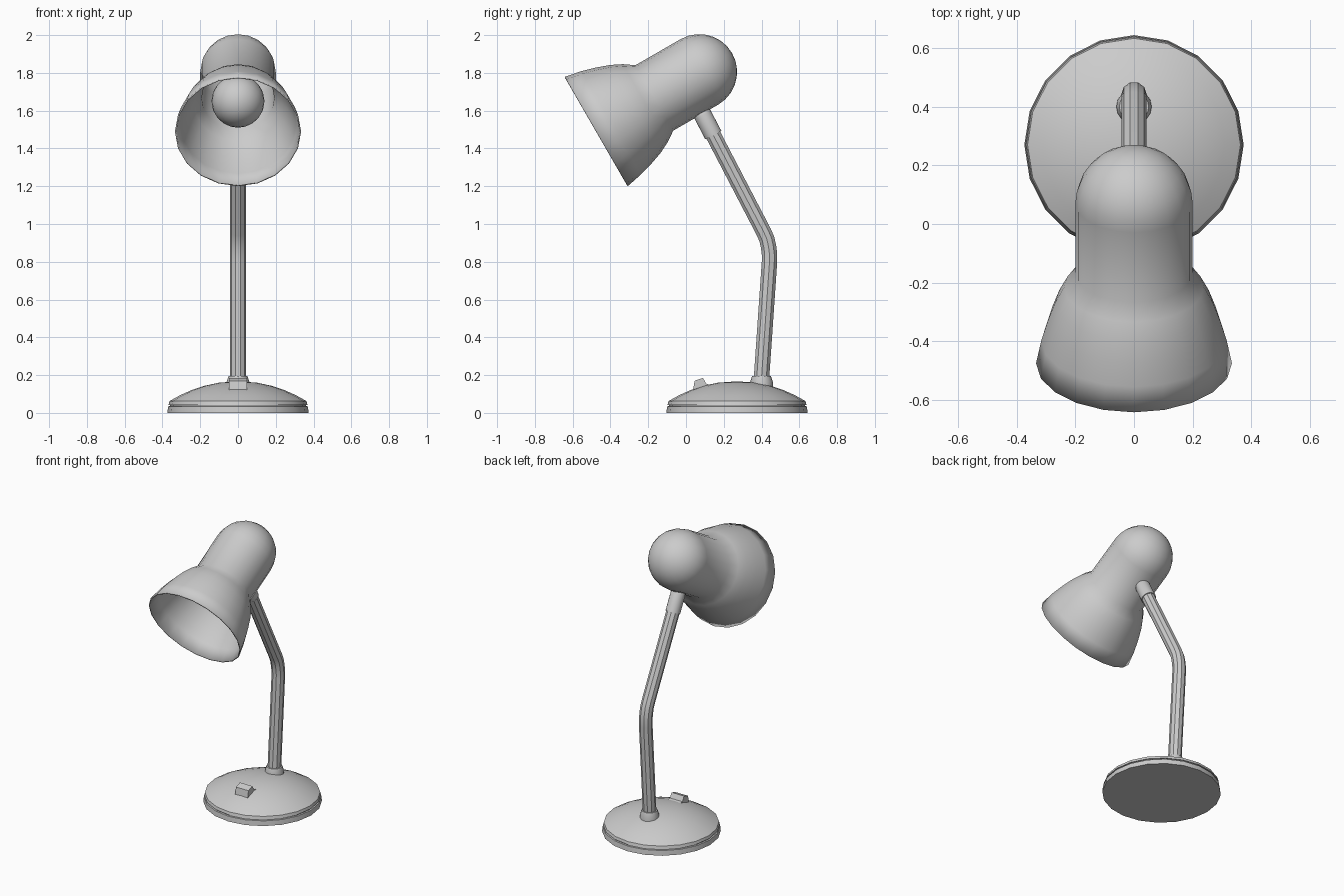
import bpy, bmesh
from math import sin, cos, pi, radians
from mathutils import Matrix, Vector

if "Cube" in bpy.data.objects:
    bpy.data.objects.remove(bpy.data.objects["Cube"])


def finish(name, bm, matrix=Matrix(), angle=35):
    mesh = bpy.data.meshes.new(name)
    bm.to_mesh(mesh)
    bm.free()
    ob = bpy.data.objects.new(name, mesh)
    ob.matrix_world = matrix
    bpy.context.collection.objects.link(ob)
    smooth(ob, angle)
    return ob


def smooth(ob, angle=35):
    bpy.ops.object.select_all(action='DESELECT')
    ob.select_set(True)
    bpy.context.view_layer.objects.active = ob
    bpy.ops.object.shade_smooth_by_angle(angle=radians(angle))


def lathe(name, profile, matrix, sides=20, angle=35):
    """Revolve (radius, height) points, listed bottom to top, about local z."""
    bm = bmesh.new()
    rings = []
    for r, z in profile:
        n = sides if r > 0 else 1
        rings.append([bm.verts.new((r * cos(2 * pi * k / sides), r * sin(2 * pi * k / sides), z))
                      for k in range(n)])
    for a, b in zip(rings, rings[1:]):
        for k in range(sides):
            j = (k + 1) % sides
            quad = [a[k % len(a)], a[j % len(a)], b[j % len(b)], b[k % len(b)]]
            bm.faces.new(list(dict.fromkeys(quad)))
    return finish(name, bm, matrix, angle)


def arc(r, z, a0, a1, steps):
    """Circular profile between two latitudes in degrees."""
    pts = []
    for i in range(steps + 1):
        a = radians(a0 + (a1 - a0) * i / steps)
        c = r * cos(a)
        pts.append((c if c > 1e-5 else 0, z + r * sin(a)))
    return pts


# Domed base with a groove round the edge
lathe("base", [(0, 0), (0.374, 0), (0.37, 0.034), (0.361, 0.036), (0.361, 0.042), (0.368, 0.043),
               (0.363, 0.062), (0.31, 0.092), (0.25, 0.119), (0.18, 0.143), (0.1, 0.16), (0, 0.167)],
      Matrix.Translation((0, 0.27, 0)))

# Collar where the arm enters the base
lathe("base_collar", [(0.06, 0.12), (0.06, 0.165), (0.05, 0.195), (0, 0.196)],
      Matrix.Translation((0, 0.4, 0)), 16)

# Rocker switch on the front of the dome, a side profile extruded across x
bm = bmesh.new()
side = [(0.035, 0.11), (0.046, 0.17), (0.09, 0.185), (0.108, 0.153), (0.135, 0.148), (0.135, 0.11)]
face = bm.faces.new([bm.verts.new((-0.048, y, z)) for y, z in side])
ext = bmesh.ops.extrude_face_region(bm, geom=[face], use_keep_orig=True)
bmesh.ops.translate(bm, vec=(0.096, 0, 0),
                    verts=[v for v in ext["geom"] if isinstance(v, bmesh.types.BMVert)])
bmesh.ops.recalc_face_normals(bm, faces=bm.faces)
finish("switch", bm, angle=20)

# Bent tubular arm
path = [(0.396, 0.13), (0.442, 0.80), (0.442, 0.84), (0.437, 0.88), (0.428, 0.92), (0.412, 0.957),
        (0.09, 1.575)]
curve = bpy.data.curves.new("arm", 'CURVE')
curve.dimensions = '3D'
curve.bevel_depth = 0.043
curve.bevel_resolution = 3
curve.use_fill_caps = True
spline = curve.splines.new('POLY')
spline.points.add(len(path) - 1)
for p, (y, z) in zip(spline.points, path):
    p.co = (0, y, z, 1)
arm = bpy.data.objects.new("arm", curve)
bpy.context.collection.objects.link(arm)
bpy.ops.object.select_all(action='DESELECT')
arm.select_set(True)
bpy.context.view_layer.objects.active = arm
bpy.ops.object.convert(target='MESH')
smooth(bpy.context.object)

# Rounded joint sleeve under the lamp head
start = Vector((0, 0.145, 1.47))
direction = Vector((0, 0.09, 1.575)) - start
tilt = Matrix.Translation(start) @ direction.to_track_quat('Z', 'Y').to_matrix().to_4x4()
lathe("head_joint", [(0, 0), (0.048, 0)] + arc(0.048, 0.12, 0, 90, 4), tilt, 16)

# Lamp head: bell shade, cylindrical neck and hemispherical cap, tilted 60 degrees
head = Matrix.Translation((0, -0.475, 1.49)) @ Matrix.Rotation(radians(-60), 4, 'X')
shade = lathe("shade", [(0.334, 0), (0.316, 0.09), (0.293, 0.17), (0.268, 0.24), (0.238, 0.3),
                        (0.2, 0.355)] + arc(0.2, 0.63, 0, 90, 7), head, angle=40)
shell = shade.modifiers.new("thickness", 'SOLIDIFY')
shell.thickness = 0.008

# Bulb with its neck running back into the socket
lathe("bulb", arc(0.14, 0.32, -90, 40, 11) + [(0.075, 0.45), (0.06, 0.5), (0.06, 0.58)], head)
lathe("socket", [(0, 0.55), (0.075, 0.55), (0.075, 0.8), (0, 0.8)], head, 16)
